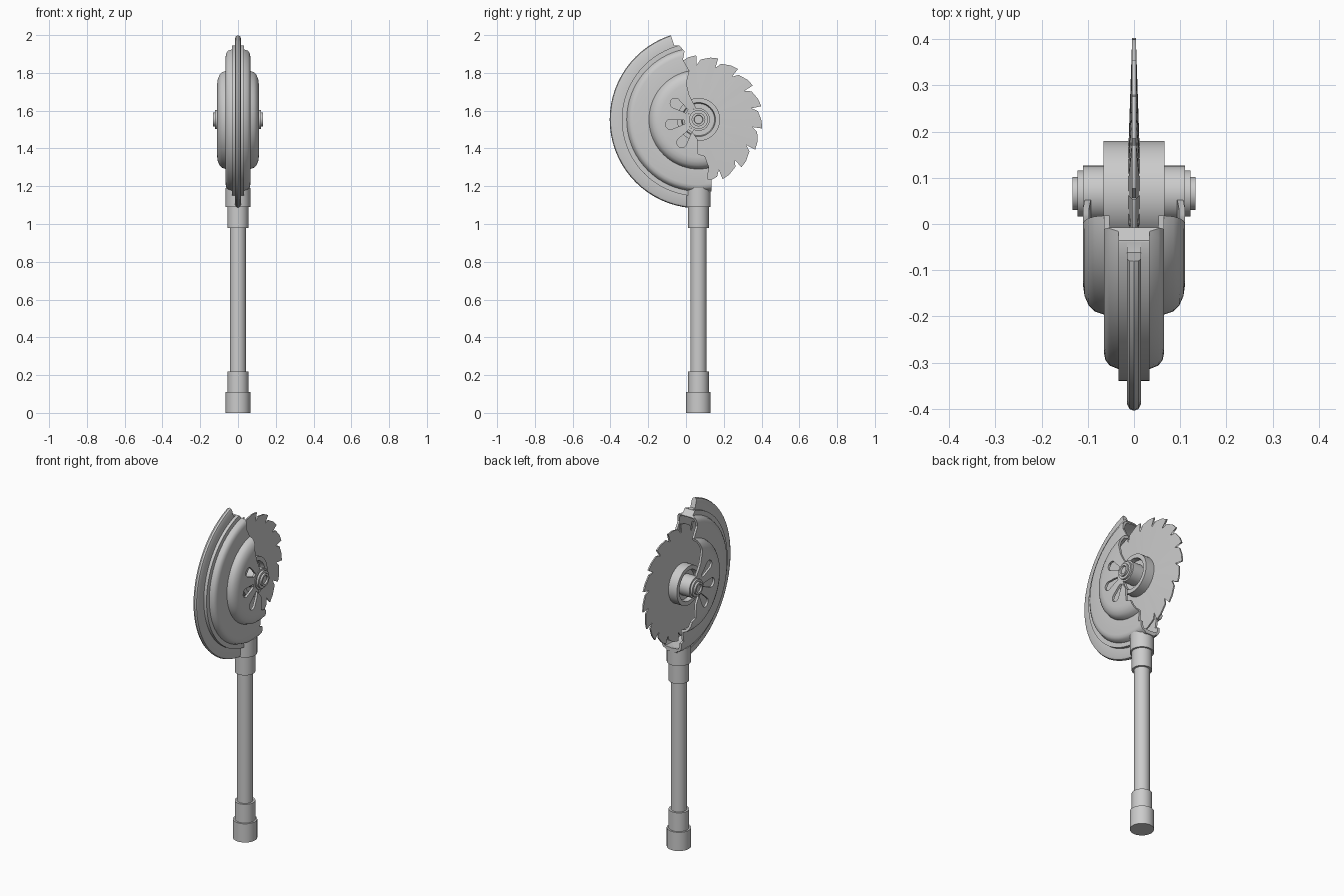
import bpy, bmesh, math
from mathutils import Vector

if "Cube" in bpy.data.objects:
    bpy.data.objects.remove(bpy.data.objects["Cube"])

CY, CZ = 0.066, 1.553   # blade axis (runs along x)


def finish(name, bm, smooth=True):
    bmesh.ops.recalc_face_normals(bm, faces=bm.faces)
    me = bpy.data.meshes.new(name)
    bm.to_mesh(me)
    bm.free()
    ob = bpy.data.objects.new(name, me)
    bpy.context.collection.objects.link(ob)
    if smooth:
        shade(ob)
    return ob


def shade(ob):
    bpy.ops.object.select_all(action='DESELECT')
    bpy.context.view_layer.objects.active = ob
    ob.select_set(True)
    bpy.ops.object.shade_smooth_by_angle(angle=math.radians(35))


def lathe(name, prof, place, n=64, loop=False, smooth=True):
    """Revolve (along, radius) points; place maps (along, u, v) to xyz."""
    bm = bmesh.new()
    rings = [[bm.verts.new(place(h, r * math.cos(2 * math.pi * i / n), r * math.sin(2 * math.pi * i / n)))
              for i in range(n)] for h, r in prof]
    pairs = list(zip(rings, rings[1:]))
    if loop:
        pairs.append((rings[-1], rings[0]))
    else:
        bm.faces.new(rings[0])
        bm.faces.new(rings[-1])
    for a, b in pairs:
        for i in range(n):
            j = (i + 1) % n
            bm.faces.new((a[i], a[j], b[j], b[i]))
    return finish(name, bm, smooth)


def on_axle(h, u, v):
    return (h, CY + u, CZ + v)


def on_handle(h, u, v):
    return (u, CY + v, h)


def prism(name, pts, half):
    """Extrude a (y, z) outline along x."""
    bm = bmesh.new()
    f = bm.faces.new([bm.verts.new((-half, y, z)) for y, z in pts])
    ext = bmesh.ops.extrude_face_region(bm, geom=[f])
    vs = [v for v in ext['geom'] if isinstance(v, bmesh.types.BMVert)]
    bmesh.ops.translate(bm, verts=vs, vec=(2 * half, 0, 0))
    ob = finish(name, bm, False)
    ob.hide_render = True
    return ob


def boolean(ob, cutter, op):
    m = ob.modifiers.new("cut", 'BOOLEAN')
    m.operation, m.object, m.solver = op, cutter, 'EXACT'
    bpy.context.view_layer.objects.active = ob
    bpy.ops.object.modifier_apply(modifier=m.name)
    bpy.data.objects.remove(cutter)


# Handle: stepped pole with sleeves at both ends
lathe("handle", [(0, .065), (.11, .065), (.11, .055), (.22, .055), (.22, .043), (.98, .043),
                 (.98, .055), (1.09, .055), (1.09, .065), (1.19, .065)], on_handle, 32)

# Guard: stepped hollow shell with a solid outer fin
outer = [(.106, .06), (.11, .10), (.11, .20), (.107, .222), (.098, .242), (.085, .255), (.065, .262),
         (.065, .345), (.062, .36), (.053, .372), (.033, .38), (.033, .406), (.015, .406),
         (.015, .455), (.010, .466), (0, .47)]
inner = [(0, .366), (.044, .362), (.052, .345), (.053, .25), (.08, .243), (.092, .225), (.097, .20),
         (.097, .10), (.093, .06)]
flip = lambda pts: [(-x, r) for x, r in reversed(pts)]
profile = outer + flip(outer)[1:] + flip(inner) + inner[1:]
guard = lathe("blade_guard", profile, on_axle, 72, loop=True, smooth=False)

# Keep only the rear side of a jagged break line
jagged = [(-.081, 2.1), (-.081, 2.0), (-.062, 1.945), (-.036, 1.945), (-.008, 1.915), (-.016, 1.87),
          (.018, 1.81), (.002, 1.745), (.018, 1.68), (.05, 1.62), (.066, 1.553), (.035, 1.485),
          (.06, 1.45), (.064, 1.37), (.10, 1.36), (.122, 1.30), (.113, 1.24), (.135, 1.235),
          (.135, 1.172), (.08, 1.165), (.08, 1.0), (-.6, 1.0), (-.6, 2.1)]
boolean(guard, prism("break_cutter", jagged, .3), 'INTERSECT')

# Teardrop vents through both domes
for deg in (145, 190, 234):
    d = Vector((math.cos(math.radians(deg)), math.sin(math.radians(deg))))
    side = Vector((-d.y, d.x))
    pts = [d * .075 - side * .01]
    for k in range(9):
        a = math.radians(-90 + 22.5 * k)
        pts.append(d * (.15 + .027 * math.cos(a)) + side * .027 * math.sin(a))
    pts.append(d * .075 + side * .01)
    boolean(guard, prism("vent_cutter", [(CY + p.x, CZ + p.y) for p in pts], .3), 'DIFFERENCE')
shade(guard)

# Saw blade: hooked teeth, thin at the rim
TEETH = 18
bm = bmesh.new()
rims = {1: [], -1: []}
for s in rims:
    for i in range(TEETH):
        for off, r in ((0, .287), (4, .318), (13, .334), (20, .34), (17.5, .30), (18, .289)):
            a = math.radians(91 - i * 360 / TEETH - off + 1)
            rims[s].append(bm.verts.new((s * .004, CY + r * math.cos(a), CZ + r * math.sin(a))))
    # flat inner disc, one vertex per tooth point
    hub = [bm.verts.new((s * .012, CY + (v.co.y - CY) * .3, CZ + (v.co.z - CZ) * .3)) for v in rims[s]]
    bm.faces.new(hub)
    n = len(hub)
    for i in range(n):
        j = (i + 1) % n
        bm.faces.new((hub[i], hub[j], rims[s][j], rims[s][i]))
for i in range(n):
    j = (i + 1) % n
    bm.faces.new((rims[1][i], rims[1][j], rims[-1][j], rims[-1][i]))
finish("saw_blade", bm)

# Hub: recessed drum, axle, washers and end bolts
half_hub = [(0, .114), (.066, .114), (.066, .09), (.04, .085), (.04, .06), (.11, .06), (.11, .05),
            (.122, .05), (.122, .036), (.133, .036), (.133, .024), (.124, .022)]
lathe("hub_and_axle", flip(half_hub) + half_hub[1:], on_axle, 40)
